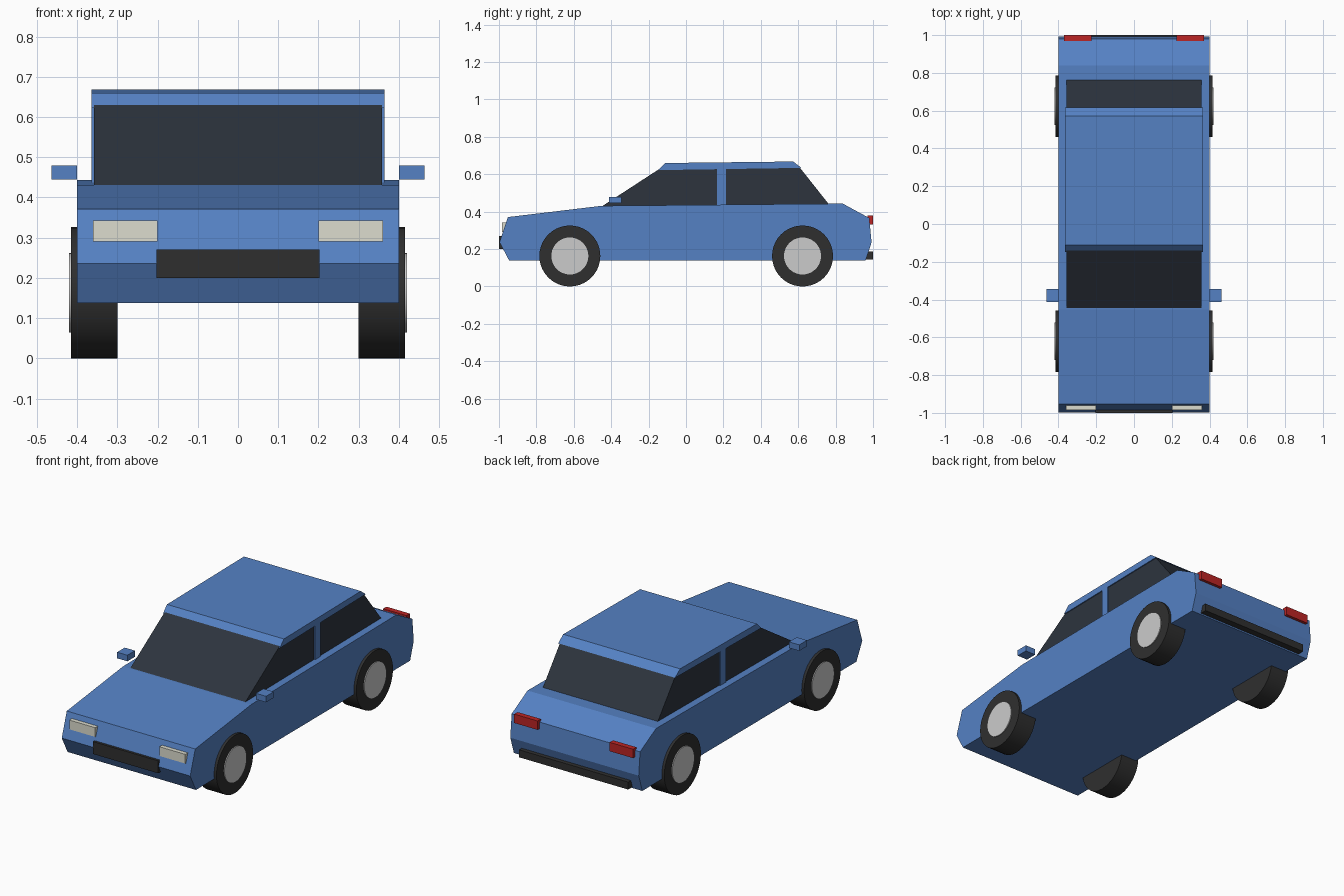
import bpy, bmesh, math
from mathutils import Matrix

if "Cube" in bpy.data.objects:
    bpy.data.objects.remove(bpy.data.objects["Cube"])


def material(name, rgb):
    m = bpy.data.materials.new(name)
    m.diffuse_color = (*rgb, 1)
    m.use_nodes = True
    m.node_tree.nodes["Principled BSDF"].inputs["Base Color"].default_value = m.diffuse_color
    return m


blue = material("blue paint", (0.09, 0.22, 0.55))
glass = material("dark glass", (0.026, 0.034, 0.048))
black = material("black rubber", (0.028, 0.028, 0.028))
silver = material("silver", (0.55, 0.55, 0.56))
cream = material("lamp cream", (0.72, 0.72, 0.62))
red = material("lamp red", (0.5, 0.018, 0.018))


def add_object(name, bm, mat):
    bmesh.ops.recalc_face_normals(bm, faces=bm.faces)
    me = bpy.data.meshes.new(name)
    bm.to_mesh(me)
    bm.free()
    me.materials.append(mat)
    ob = bpy.data.objects.new(name, me)
    bpy.context.collection.objects.link(ob)
    return ob


def prism(name, profile, x0, x1, mat):
    """Side profile of (y, z) points extruded across x."""
    bm = bmesh.new()
    face = bm.faces.new([bm.verts.new((x0, y, z)) for y, z in profile])
    ext = bmesh.ops.extrude_face_region(bm, geom=[face], use_keep_orig=True)
    verts = [v for v in ext["geom"] if isinstance(v, bmesh.types.BMVert)]
    bmesh.ops.translate(bm, verts=verts, vec=(x1 - x0, 0, 0))
    return add_object(name, bm, mat)


def box(name, x, y, z, mat):
    profile = [(y[0], z[0]), (y[1], z[0]), (y[1], z[1]), (y[0], z[1])]
    return prism(name, profile, x[0], x[1], mat)


def disc(name, x0, x1, y, z, radius, mat):
    """Cylinder with its axle along x."""
    bm = bmesh.new()
    place = Matrix.Translation(((x0 + x1) / 2, y, z)) @ Matrix.Rotation(math.pi / 2, 4, 'Y')
    bmesh.ops.create_cone(bm, cap_ends=True, segments=40, radius1=radius,
                          radius2=radius, depth=abs(x1 - x0), matrix=place)
    ob = add_object(name, bm, mat)
    bpy.context.view_layer.objects.active = ob
    ob.select_set(True)
    bpy.ops.object.shade_smooth_by_angle(angle=math.radians(30))
    ob.select_set(False)


# Lower body
prism("body", [(-0.945, 0.138), (-0.997, 0.236), (-0.952, 0.371), (-0.453, 0.431),
               (0.838, 0.443), (0.98, 0.366), (0.992, 0.236), (0.96, 0.138)],
      -0.4, 0.4, blue)

# Glass cabin and roof
prism("cabin_glass", [(-0.455, 0.425), (-0.14, 0.63), (0.605, 0.64), (0.765, 0.438)],
      -0.358, 0.358, glass)
prism("roof", [(-0.148, 0.622), (-0.112, 0.66), (0.573, 0.668), (0.617, 0.634)],
      -0.364, 0.364, blue)

# Grille and rear bumper
box("grille", (-0.203, 0.203), (-1.0, -0.95), (0.2, 0.27), black)
box("rear_bumper", (-0.34, 0.34), (0.94, 1.0), (0.145, 0.187), black)

# Paired parts
for side, s in (("right", 1), ("left", -1)):
    box(f"door_pillar_{side}", (s * 0.34, s * 0.364), (0.166, 0.214), (0.43, 0.645), blue)
    box(f"mirror_{side}", (s * 0.4, s * 0.464), (-0.413, -0.345), (0.445, 0.479), blue)
    box(f"headlight_{side}", (s * 0.2, s * 0.361), (-0.985, -0.94), (0.291, 0.343), cream)
    box(f"tail_light_{side}", (s * 0.225, s * 0.37), (0.97, 1.0), (0.33, 0.38), red)
    for end, y in (("front", -0.621), ("rear", 0.623)):
        disc(f"{end}_tyre_{side}", s * 0.3, s * 0.415, y, 0.163, 0.163, black)
        disc(f"{end}_hub_{side}", s * 0.4, s * 0.42, y, 0.163, 0.099, silver)
